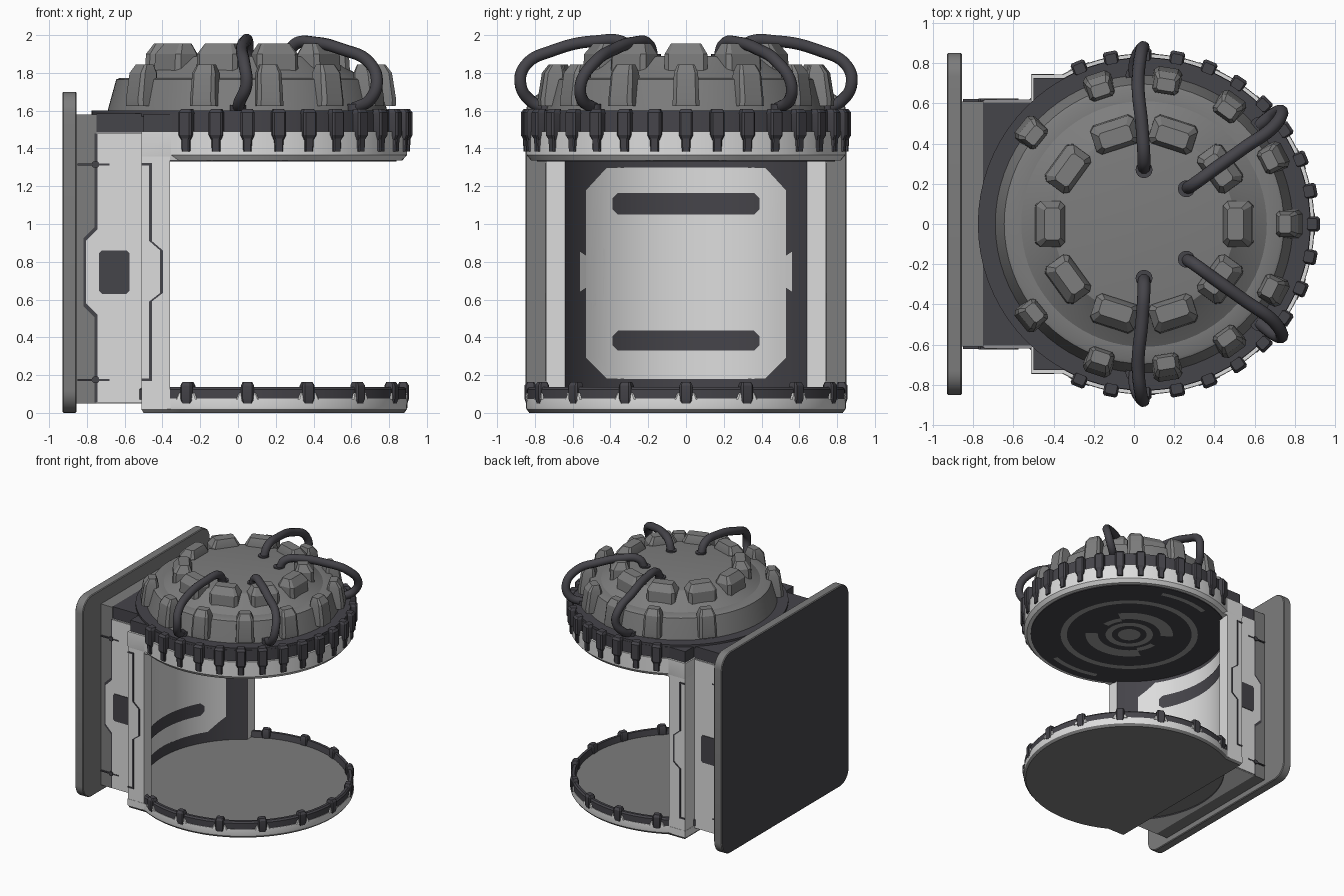
import bpy, bmesh, math
from math import sin, cos, pi, radians
from mathutils import Vector

if "Cube" in bpy.data.objects:
    bpy.data.objects.remove(bpy.data.objects["Cube"])

CX = 0.05  # axis of the round chamber


def material(name, c):
    m = bpy.data.materials.new(name)
    m.diffuse_color = (*c, 1)
    m.use_nodes = True
    m.node_tree.nodes["Principled BSDF"].inputs["Base Color"].default_value = m.diffuse_color
    return m


WHITE = material("white_shell", (0.72, 0.72, 0.72))
GREY = material("mid_grey", (0.205, 0.205, 0.205))
DARK = material("dark_trim", (0.06, 0.058, 0.068))
PALE = material("lamp_grey", (0.34, 0.34, 0.34))
MATS = [WHITE, GREY, DARK, PALE]
W, G, D, P = range(4)


def finish(name, bm, normals=True):
    if normals:
        bmesh.ops.recalc_face_normals(bm, faces=bm.faces)
    me = bpy.data.meshes.new(name)
    bm.to_mesh(me)
    bm.free()
    for m in MATS:
        me.materials.append(m)
    ob = bpy.data.objects.new(name, me)
    bpy.context.collection.objects.link(ob)
    return ob


def loft(name, rings, mats):
    """Bridge equal rings of 3D points and cap both ends; mats = bottom, bands, top."""
    if isinstance(mats, int):
        mats = [mats] * (len(rings) + 1)
    bm = bmesh.new()
    vs = [[bm.verts.new(p) for p in r] for r in rings]
    bm.faces.new(vs[0][::-1]).material_index = mats[0]
    n = len(vs[0])
    for k in range(len(vs) - 1):
        for i in range(n):
            j = (i + 1) % n
            f = bm.faces.new((vs[k][i], vs[k][j], vs[k + 1][j], vs[k + 1][i]))
            f.material_index = mats[k + 1]
    bm.faces.new(vs[-1]).material_index = mats[-1]
    return finish(name, bm)


def circle(r, z, n=72):
    return [(CX + r * cos(2 * pi * i / n), r * sin(2 * pi * i / n), z) for i in range(n)]


def outline(r, yb, xb, z, n=72):
    """Round front with a square block behind it."""
    a = pi - math.asin(yb / r)
    arc = [-a + 2 * a * i / n for i in range(n + 1)]
    return [(CX + r * cos(t), r * sin(t), z) for t in arc] + [(xb, yb, z), (xb, -yb, z)]


def block_ring(ang, rad, u0, u1, t, z, c=0.3):
    """Chamfered rectangle placed radially round the axis."""
    k = c * min(u1 - u0, 2 * t) * 0.5
    pts = [(u0 + k, -t), (u1 - k, -t), (u1, -t + k), (u1, t - k),
           (u1 - k, t), (u0 + k, t), (u0, t - k), (u0, -t + k)]
    ca, sa = cos(ang), sin(ang)
    return [(CX + (rad + u) * ca - v * sa, (rad + u) * sa + v * ca, z) for u, v in pts]


def radial_block(name, deg, rad, rows, mat):
    loft(name, [block_ring(radians(deg), rad, *row) for row in rows], mat)


def side_plate(name, pts, y0, y1, mat):
    for s, side in ((-1, "front"), (1, "back")):
        loft(name + "_" + side, [[(x, s * y, z) for x, z in pts] for y in (y0, y1)], mat)


def rect(x0, x1, z0, z1, c=0.0):
    if not c:
        return [(x0, z0), (x1, z0), (x1, z1), (x0, z1)]
    return [(x0 + c, z0), (x1 - c, z0), (x1, z0 + c), (x1, z1 - c),
            (x1 - c, z1), (x0 + c, z1), (x0, z1 - c), (x0, z0 + c)]


def wall_plate(name, pts, r, mat):
    """Flat (y, z) outline wrapped onto the concave rear wall."""
    bm = bmesh.new()
    f = bm.faces.new([bm.verts.new((0, y, z)) for y, z in pts])
    f.material_index = mat
    bmesh.ops.triangulate(bm, faces=bm.faces[:])
    for i in range(-15, 16):
        bmesh.ops.bisect_plane(bm, geom=bm.verts[:] + bm.edges[:] + bm.faces[:],
                               plane_co=(0, i * 0.04, 0), plane_no=(0, 1, 0))
    for v in bm.verts:
        v.co.x = CX - math.sqrt(r * r - v.co.y ** 2)
    finish(name, bm, False)


def ceiling_arc(name, r0, r1, a0, a1, z, mat):
    bm = bmesh.new()
    n = max(8, int((a1 - a0) / 5))
    angs = [radians(a0 + (a1 - a0) * i / n) for i in range(n + 1)]
    row = [[bm.verts.new((CX + r * cos(a), r * sin(a), z)) for a in angs] for r in (r0, r1)]
    for i in range(n):
        f = bm.faces.new((row[0][i], row[0][i + 1], row[1][i + 1], row[1][i]))
        f.material_index = mat
    finish(name, bm, False)


# back plate with rounded corners, dark rear face
def plate_ring(x, inset):
    pts = []
    for cy, cz, a0 in ((1, 1, 0), (-1, 1, 90), (-1, -1, 180), (1, -1, 270)):
        for i in range(9):
            a = radians(a0 + i * 90 / 8)
            pts.append((x, cy * 0.73 + (0.12 - inset) * cos(a),
                        0.85 + cz * 0.73 + (0.12 - inset) * sin(a)))
    return pts


loft("back_plate", [plate_ring(-0.93, 0.006), plate_ring(-0.924, 0), plate_ring(-0.861, 0),
                    plate_ring(-0.855, 0.006)], [D, G, G, G, G])

# grey spine joining plate and column
loft("spine", [[(x, y, z) for x, y in ((-0.86, -0.61), (-0.748, -0.61), (-0.748, 0.61), (-0.86, 0.61))]
               for z in (0.05, 1.58)], G)

# column with concave inner wall
half = math.asin(0.64 / 0.76)
arc = [pi - half + 2 * half * i / 40 for i in range(41)]
plan = [(-0.75, 0.61), (-0.75, -0.61), (-0.51, -0.61), (-0.51, -0.74), (-0.36, -0.74)]
plan += [(CX + 0.76 * cos(a), 0.76 * sin(a)) for a in reversed(arc)]
plan += [(-0.36, 0.74), (-0.51, 0.74), (-0.51, 0.61)]
column = loft("column", [[(x, y, z) for x, y in plan] for z in (0.05, 1.485)], W)
for p in column.data.polygons:
    if abs(p.normal.z) < 0.1 and abs(math.hypot(p.center.x - CX, p.center.y) - 0.76) < 0.004:
        p.material_index = D

# inner wall panel, slots and notch inserts
hp = [(0.42, 0.18), (0.53, 0.29), (0.53, 0.51), (0.415, 0.64), (0.415, 0.85),
      (0.53, 0.96), (0.53, 1.18), (0.42, 1.30)]
wall_plate("wall_panel", hp + [(-y, z) for y, z in reversed(hp)], 0.753, W)
for nm, z0, z1 in (("upper", 1.05, 1.165), ("lower", 0.33, 0.435)):
    wall_plate(nm + "_wall_slot", rect(-0.39, 0.39, z0, z1, 0.03), 0.747, D)
for s in (-1, 1):
    q = [(s * 0.53, 0.66), (s * 0.56, 0.64), (s * 0.56, 0.855), (s * 0.53, 0.835)]
    wall_plate("notch_insert", q if s > 0 else q[::-1], 0.753, W)

# column side panels: dark seam, white plate, window, front seam
for nm, g, y0, y1, m in (("side_seam", 0.014, 0.60, 0.613, D), ("side_panel", 0, 0.60, 0.618, W)):
    side_plate(nm, [(-0.51, 0.055), (-0.745 - g, 0.055), (-0.745 - g, 0.52 - g), (-0.805 - g, 0.58 - g),
                    (-0.805 - g, 0.91 + g), (-0.745 - g, 0.97 + g), (-0.745 - g, 1.48), (-0.51, 1.48)],
               y0, y1, m)
side_plate("side_window", rect(-0.735, -0.575, 0.63, 0.86, 0.015), 0.61, 0.623, D)
seam = [(-0.47, 0.18), (-0.47, 0.59), (-0.412, 0.635), (-0.412, 0.86), (-0.47, 0.91), (-0.47, 1.31)]
side_plate("front_seam", seam + [(x + 0.014, z) for x, z in reversed(seam)], 0.73, 0.745, D)
for z in (0.17, 1.31):
    side_plate("seam_end", rect(-0.51, -0.456, z, z + 0.012), 0.73, 0.745, D)
    side_plate("spine_seam", rect(-0.85, -0.68, z, z + 0.01), 0.60, 0.621, D)
    side_plate("seam_bolt", rect(-0.772, -0.735, z - 0.012, z + 0.022, 0.008), 0.60, 0.624, D)

# base: grey underside, white rim, grey floor, dark trim
loft("base", [outline(0.83, 0.73, -0.50, 0), outline(0.845, 0.742, -0.512, 0.02),
              outline(0.847, 0.742, -0.512, 0.03), outline(0.845, 0.742, -0.512, 0.075)],
     [G, G, W, W, W])
loft("floor", [circle(0.815, 0.06), circle(0.815, 0.09)], G)
loft("base_trim", [circle(0.842, 0.072), circle(0.842, 0.125), circle(0.832, 0.138),
                   circle(0.81, 0.138), circle(0.80, 0.085)], D)
for i in range(-5, 6):
    radial_block("base_clip", i * 22.5, 0.825,
                 [(-0.02, 0.022, 0.026, 0.05), (-0.03, 0.03, 0.034, 0.075),
                  (-0.03, 0.03, 0.034, 0.145), (-0.022, 0.018, 0.026, 0.163)], D)
    radial_block("base_clip_saddle", i * 22.5, 0.825,
                 [(-0.02, 0.024, 0.06, 0.07), (-0.02, 0.02, 0.046, 0.105)], W)

# canopy: white band, dark ceiling, dark slab and ring
loft("canopy_band", [outline(0.82, 0.735, -0.50, 1.337), outline(0.845, 0.742, -0.512, 1.365),
                     outline(0.845, 0.742, -0.512, 1.49)], W)
loft("ceiling", [circle(0.79, 1.331), circle(0.79, 1.345)], D)
loft("canopy_ring", [outline(0.828, 0.725, -0.50, 1.48), outline(0.828, 0.725, -0.50, 1.582)], D)
loft("canopy_ring_lip", [circle(0.826, 1.57), circle(0.826, 1.60), circle(0.79, 1.60)], D)
loft("canopy_slab", [[(x, y, z) for x, y in ((-0.75, -0.605), (-0.45, -0.605), (-0.45, 0.605), (-0.75, 0.605))]
                     for z in (1.48, 1.584)], D)

# ceiling lamp pattern
for nm, r0, r1, a0, a1 in (("outer_lamp_ring", 0.50, 0.55, 0, 360), ("inner_lamp_ring", 0.14, 0.19, 0, 360),
                           ("lamp_centre", 0.001, 0.09, 0, 360),
                           ("lamp_lobe", 0.25, 0.35, 35, 145), ("lamp_lobe", 0.25, 0.35, 215, 325),
                           ("lamp_link", 0.22, 0.27, 0, 35), ("lamp_link", 0.22, 0.27, 180, 215),
                           ("rim_lamp", 0.68, 0.72, 72, 108), ("rim_lamp", 0.68, 0.72, 252, 288)):
    ceiling_arc(nm, r0, r1, a0, a1, 1.327, P)

# canopy clips with pegs
for i in range(-10, 11):
    radial_block("canopy_clip", i * 11.25, 0.84,
                 [(-0.03, 0.02, 0.026, 1.445), (-0.03, 0.034, 0.037, 1.47),
                  (-0.03, 0.034, 0.037, 1.59), (-0.03, 0.02, 0.028, 1.608)], D)
    radial_block("clip_peg", i * 11.25, 0.84,
                 [(-0.015, 0.02, 0.022, 1.385), (-0.015, 0.024, 0.024, 1.455)], D)

# stepped dome
loft("dome", [circle(0.745, 1.575), circle(0.735, 1.62), circle(0.695, 1.765), circle(0.68, 1.772),
              circle(0.61, 1.775), circle(0.52, 1.83), circle(0.45, 1.885), circle(0.42, 1.89)], G)
for i in range(10):
    radial_block("upper_block", i * 36, 0.465,
                 [(-0.075, 0.08, 0.115, 1.775), (-0.072, 0.072, 0.113, 1.90),
                  (-0.05, 0.03, 0.08, 1.955)], G)
for a in (0, 27, 54, 81, 108, 141):
    for s in ((1,) if a == 0 else (1, -1)):
        radial_block("lower_block", s * a, 0.715,
                     [(-0.06, 0.07, 0.072, 1.625), (-0.06, 0.072, 0.07, 1.66),
                      (-0.06, 0.05, 0.064, 1.80), (-0.045, 0.015, 0.045, 1.845)], G)

# cables and sockets
paths = {"side_cable": [(0.05, 0.27, 1.87), (0.05, 0.32, 1.955), (0.04, 0.48, 1.968), (0.02, 0.70, 1.92),
                        (0.035, 0.85, 1.84), (0.045, 0.876, 1.74), (0.01, 0.82, 1.65), (0.0, 0.74, 1.61)],
         "front_cable": [(0.26, 0.175, 1.87), (0.30, 0.20, 1.95), (0.41, 0.28, 1.96), (0.55, 0.38, 1.925),
                         (0.69, 0.48, 1.86), (0.735, 0.555, 1.75), (0.70, 0.55, 1.66), (0.62, 0.49, 1.615)]}
for nm, pts in paths.items():
    for s in (-1, 1):
        cu = bpy.data.curves.new(nm, 'CURVE')
        cu.dimensions = '3D'
        cu.bevel_depth = 0.032
        cu.bevel_resolution = 3
        cu.resolution_u = 8
        cu.use_fill_caps = True
        sp = cu.splines.new('BEZIER')
        sp.bezier_points.add(len(pts) - 1)
        for b, (x, y, z) in zip(sp.bezier_points, pts):
            b.co = (x, s * y, z)
            b.handle_left_type = b.handle_right_type = 'AUTO'
        cu.materials.append(DARK)
        bpy.context.collection.objects.link(bpy.data.objects.new(nm, cu))
        for tag, (x, y, z), h in (("_socket", pts[0], 0.03), ("_foot", pts[-1], 0.02)):
            loft(nm + tag, [[(x + 0.042 * cos(i * pi / 8), s * y + 0.042 * sin(i * pi / 8), zz)
                             for i in range(16)] for zz in (z - 0.02, z + h)], D)

# smooth the round surfaces, keep edges sharp
for ob in bpy.context.scene.objects:
    ob.select_set(ob.type == 'MESH')
    if ob.type == 'MESH':
        bpy.context.view_layer.objects.active = ob
bpy.ops.object.shade_smooth_by_angle(angle=radians(25))
